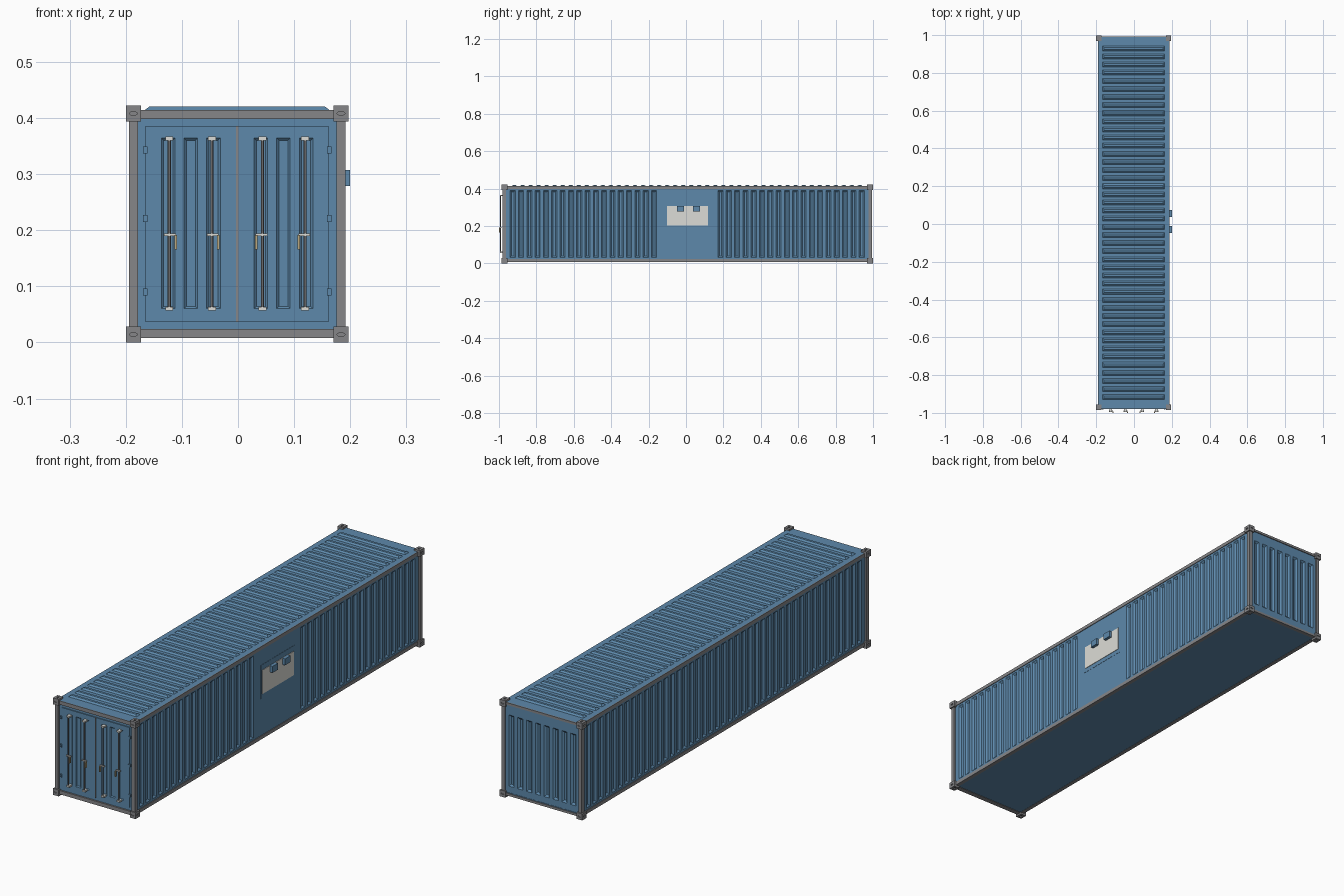
import bpy, bmesh
from math import pi
from mathutils import Vector, Matrix

if "Cube" in bpy.data.objects:
    bpy.data.objects.remove(bpy.data.objects["Cube"])

# Local frame: x and y from the container centre, z from the ground
C = Vector((-0.0015, 0.0065, 0.211))


def material(name, r, g, b):
    m = bpy.data.materials.new(name)
    m.diffuse_color = (r, g, b, 1)
    m.use_nodes = True
    m.node_tree.nodes["Principled BSDF"].inputs["Base Color"].default_value = m.diffuse_color
    return m


BLUE = material("blue_paint", 0.11, 0.25, 0.41)
STEEL = material("frame_steel", 0.24, 0.24, 0.25)
WHITE = material("pale_metal", 0.72, 0.72, 0.68)
TAN = material("handle_tan", 0.50, 0.40, 0.22)


def finish(name, bm, mat, mirror=""):
    bmesh.ops.translate(bm, verts=bm.verts, vec=(0, 0, -C.z))
    me = bpy.data.meshes.new(name)
    bm.to_mesh(me)
    bm.free()
    ob = bpy.data.objects.new(name, me)
    ob.location = C
    bpy.context.collection.objects.link(ob)
    if mat:
        me.materials.append(mat)
    if mirror:
        md = ob.modifiers.new("mirror", "MIRROR")
        md.use_axis = [a in mirror for a in "xyz"]
        md.use_mirror_merge = False
    return ob


def add_box(bm, lo, hi):
    lo, hi = Vector(lo), Vector(hi)
    bmesh.ops.create_cube(bm, size=1, matrix=Matrix.Translation((lo + hi) / 2)
                          @ Matrix.Diagonal((*(hi - lo), 1)))


def box(name, lo, hi, mat, mirror=""):
    bm = bmesh.new()
    add_box(bm, lo, hi)
    return finish(name, bm, mat, mirror)


def add_cyl(bm, at, r, depth, rot=Matrix(), squash=(1, 1, 1), seg=12):
    bmesh.ops.create_cone(bm, cap_ends=True, segments=seg, radius1=r, radius2=r, depth=depth,
                          matrix=Matrix.Translation(at) @ rot @ Matrix.Diagonal((*squash, 1)))


def ribs(a, b, n, fill):
    """n evenly spaced ribs between a and b, each covering a share of its pitch"""
    p = (b - a) / n
    return [(a + p * (i + 0.5 - fill / 2), a + p * (i + 0.5 + fill / 2)) for i in range(n)]


def panel(name, u, v, rib_v, rib_u, depth, slope, place, out):
    """Pressed sheet: flat border with trapezoid ribs pushed in (or out, if depth < 0)"""
    bm = bmesh.new()

    def quad(*pts):
        bm.faces.new([bm.verts.new(place(*p)) for p in pts])

    def rect(a, b, c, d, w=0):
        quad((a, c, w), (b, c, w), (b, d, w), (a, d, w))

    lo, hi = rib_v
    edge = u[0]
    for a, b in rib_u:
        rect(edge, a, v[0], v[1])
        rect(a, b, v[0], lo)
        rect(a, b, hi, v[1])
        outer = [(a, lo, 0), (b, lo, 0), (b, hi, 0), (a, hi, 0)]
        a2, b2, l2, h2 = a + slope, b - slope, lo + slope, hi - slope
        inner = [(a2, l2, depth), (b2, l2, depth), (b2, h2, depth), (a2, h2, depth)]
        quad(*inner)
        for i in range(4):
            j = (i + 1) % 4
            quad(outer[i], outer[j], inner[j], inner[i])
        edge = b
    rect(edge, u[1], v[0], v[1])
    bmesh.ops.remove_doubles(bm, verts=bm.verts, dist=1e-6)
    bm.normal_update()
    bm.faces.ensure_lookup_table()
    if bm.faces[0].normal.dot(Vector(out)) < 0:
        bmesh.ops.reverse_faces(bm, faces=bm.faces)
    return finish(name, bm, BLUE)


# Steel frame: posts, long rails, end beams
box("corner_posts", (0.177, 0.970, 0.02), (0.193, 0.988, 0.40), STEEL, "xy")
box("long_rails", (0.172, -0.972, 0.398), (0.189, 0.972, 0.413), STEEL, "xz")
box("front_beams", (-0.18, -0.987, 0.398), (0.18, -0.965, 0.414), STEEL, "z")
box("back_beams", (-0.18, 0.970, 0.403), (0.18, 0.987, 0.413), STEEL, "z")
box("floor_underside", (-0.186, -0.984, 0.010), (0.186, 0.984, 0.022), BLUE)

# Corner castings with oval sockets on the three outer faces
cutter = bmesh.new()
add_cyl(cutter, (0.185, 0.9925, 0.408), 0.007, 0.008, Matrix.Rotation(pi / 2, 4, "X"), (1, 0.45, 1), 20)
add_cyl(cutter, (0.1985, 0.977, 0.408), 0.007, 0.008, Matrix.Rotation(pi / 2, 4, "Y"), (0.45, 1, 1), 20)
add_cyl(cutter, (0.185, 0.977, 0.422), 0.007, 0.008, Matrix(), (0.6, 1, 1), 20)
cut = finish("socket_cutter", cutter, None)
cut.hide_render = True
cut.hide_viewport = True
cast = box("corner_castings", (0.1715, 0.9615, 0.394), (0.1985, 0.9925, 0.422), STEEL)
boolean = cast.modifiers.new("sockets", "BOOLEAN")
boolean.object = cut
boolean.operation = "DIFFERENCE"
boolean.solver = "EXACT"
md = cast.modifiers.new("mirror", "MIRROR")
md.use_axis = (True, True, True)

# Corrugated walls and roof; the right wall keeps a flat bay in the middle
allribs = ribs(-0.955, 0.955, 43, 0.62)
bay = [r for r in allribs if r[1] < -0.135 or r[0] > 0.15]
zspan, zrib = (0.02, 0.40), (0.033, 0.390)
yspan = (-0.972, 0.972)
panel("left_wall", yspan, zspan, zrib, allribs, 0.007, 0.008,
      lambda u, v, w: (-0.186 + w, u, v), (-1, 0, 0))
panel("right_wall", yspan, zspan, zrib, bay, 0.007, 0.008,
      lambda u, v, w: (0.186 - w, u, v), (1, 0, 0))
panel("back_wall", (-0.18, 0.18), (0.015, 0.408), (0.05, 0.36), ribs(-0.17, 0.17, 8, 0.6), 0.007, 0.008,
      lambda u, v, w: (u, 0.983 - w, v), (0, 1, 0))
panel("roof", (-0.984, 0.984), (-0.187, 0.187), (-0.164, 0.164), ribs(-0.945, 0.945, 44, 0.62), -0.006, 0.008,
      lambda u, v, w: (v, u, 0.4145 - w), (0, 0, 1))

# Door frame and the two door leaves
box("door_frame", (-0.178, -0.980, 0.022), (0.178, -0.966, 0.400), BLUE)
for side, name in ((-1, "left_door"), (1, "right_door")):
    u = sorted((side * 0.002, side * 0.163))
    panel(name, u, (0.036, 0.386), (0.06, 0.364), ribs(u[0] + 0.02, u[1] - 0.02, 3, 0.6), 0.005, 0.005,
          lambda a, b, w: (a, -0.984 + w, b), (0, -1, 0))
bm = bmesh.new()
add_box(bm, (0.002, -0.984, 0.036), (0.0025, -0.979, 0.386))
add_box(bm, (0.1625, -0.984, 0.036), (0.163, -0.979, 0.386))
add_box(bm, (0.002, -0.984, 0.3855), (0.163, -0.979, 0.386))
add_box(bm, (0.002, -0.984, 0.036), (0.163, -0.979, 0.0365))
finish("door_edges", bm, BLUE, "x")
box("door_seal", (-0.002, -0.985, 0.036), (0.002, -0.979, 0.386), STEEL)
bm = bmesh.new()
for z in (0.090, 0.221, 0.343):
    add_box(bm, (0.160, -0.988, z - 0.006), (0.168, -0.979, z + 0.006))
finish("hinges", bm, BLUE, "x")

# Locking rods with end keepers, cross arms and handles
rods, keepers, handles = bmesh.new(), bmesh.new(), bmesh.new()
for x in (0.045, 0.121):
    add_cyl(rods, (x, -0.997, 0.2125), 0.0027, 0.305)
    for z in (0.060, 0.363):
        add_box(keepers, (x - 0.007, -1.0015, z - 0.0035), (x + 0.007, -0.983, z + 0.0035))
    add_box(keepers, (x - 0.012, -1.002, 0.190), (x + 0.009, -0.994, 0.194))
    add_box(handles, (x - 0.0135, -1.0065, 0.166), (x - 0.009, -0.998, 0.191))
finish("locking_rods", rods, STEEL, "x")
bpy.context.view_layer.objects.active = bpy.data.objects["locking_rods"]
bpy.data.objects["locking_rods"].select_set(True)
bpy.ops.object.shade_smooth_by_angle()
finish("rod_keepers", keepers, WHITE, "x")
finish("rod_handles", handles, TAN, "x")

# Plain pale sign plate on the flat bay, with two raised lugs at its top edge
box("sign_backing", (0.185, -0.115, 0.185), (0.187, 0.122, 0.330), BLUE)
box("sign_plate", (0.186, -0.107, 0.203), (0.189, 0.112, 0.307), WHITE)
bm = bmesh.new()
for y in (-0.054, 0.031):
    add_box(bm, (0.186, y, 0.279), (0.2015, y + 0.037, 0.307))
finish("sign_lugs", bm, BLUE)
